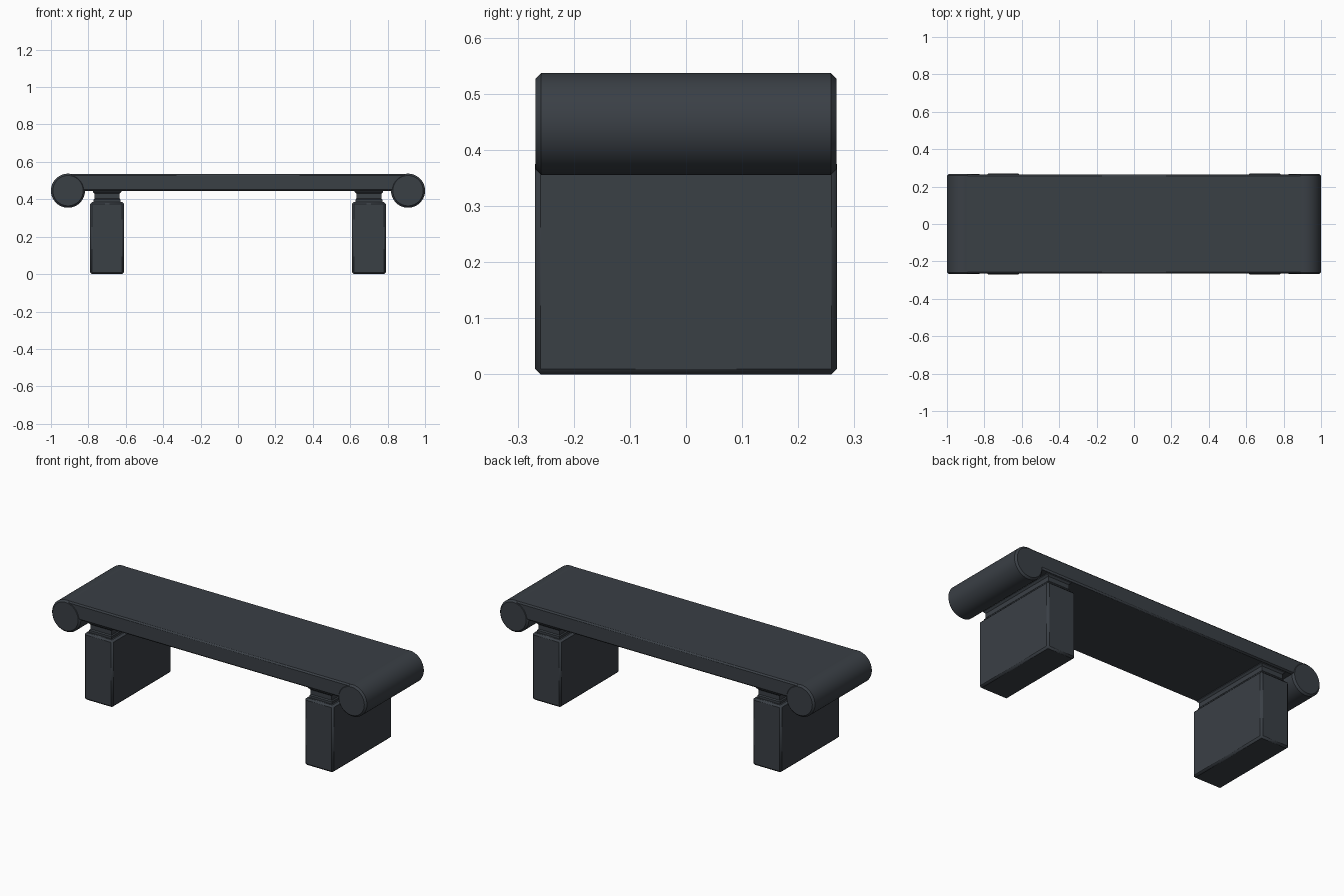
import bpy, bmesh, math

if "Cube" in bpy.data.objects:
    bpy.data.objects.remove(bpy.data.objects["Cube"])

slate = bpy.data.materials.new("dark slate")
slate.diffuse_color = (0.042, 0.050, 0.060, 1)
slate.use_nodes = True
slate.node_tree.nodes["Principled BSDF"].inputs["Base Color"].default_value = slate.diffuse_color


def finish(name, bm, bevel=0.0):
    bmesh.ops.recalc_face_normals(bm, faces=bm.faces)
    mesh = bpy.data.meshes.new(name)
    bm.to_mesh(mesh)
    bm.free()
    ob = bpy.data.objects.new(name, mesh)
    bpy.context.collection.objects.link(ob)
    mesh.materials.append(slate)
    if bevel:
        mod = ob.modifiers.new("edge chamfer", 'BEVEL')
        mod.width = bevel
        mod.segments = 1
        mod.limit_method = 'ANGLE'
        mod.angle_limit = math.radians(40)
    bpy.ops.object.select_all(action='DESELECT')
    ob.select_set(True)
    bpy.context.view_layer.objects.active = ob
    bpy.ops.object.shade_smooth_by_angle(angle=math.radians(30))
    return ob


def box(name, x, hx, hy, z0, z1, bevel):
    bm = bmesh.new()
    bmesh.ops.create_cube(bm, size=1)
    for v in bm.verts:
        v.co = (x + v.co.x * 2 * hx, v.co.y * 2 * hy, z0 + (v.co.z + 0.5) * (z1 - z0))
    return finish(name, bm, bevel)


def loft(name, rings):
    """Closed solid through a stack of sections, each a list of points."""
    bm = bmesh.new()
    loops = [[bm.verts.new(p) for p in ring] for ring in rings]
    n = len(loops[0])
    for a, b in zip(loops, loops[1:]):
        for i in range(n):
            j = (i + 1) % n
            bm.faces.new((a[i], a[j], b[j], b[i]))
    bm.faces.new(loops[0])
    bm.faces.new(loops[-1])
    return finish(name, bm)


def circle(x, z, r, y):
    return [(x + r * math.cos(t), y, z + r * math.sin(t))
            for t in (math.tau * i / 64 for i in range(64))]


# Flat seat slab
box("seat", 0, 0.909, 0.265, 0.445, 0.536, 0.008)

for side, s in (("left", -1), ("right", 1)):
    # Rolled seat end with chamfered rims
    loft(side + "_seat_roll", [circle(s * 0.909, 0.446, r, y) for y, r in
                               ((-0.268, 0.081), (-0.258, 0.091),
                                (0.258, 0.091), (0.268, 0.081))])

    # Block leg
    box(side + "_leg", s * 0.70, 0.091, 0.269, 0, 0.385, 0.01)

    # Stepped neck: foot, narrow waist, flare under the seat
    profile = ((0.380, 0.072), (0.398, 0.072), (0.404, 0.067),
               (0.430, 0.067), (0.440, 0.076), (0.450, 0.076))
    loft(side + "_neck", [[(s * 0.70 + i * h, j * (h + 0.178), z)
                           for i, j in ((-1, -1), (1, -1), (1, 1), (-1, 1))]
                          for z, h in profile])
